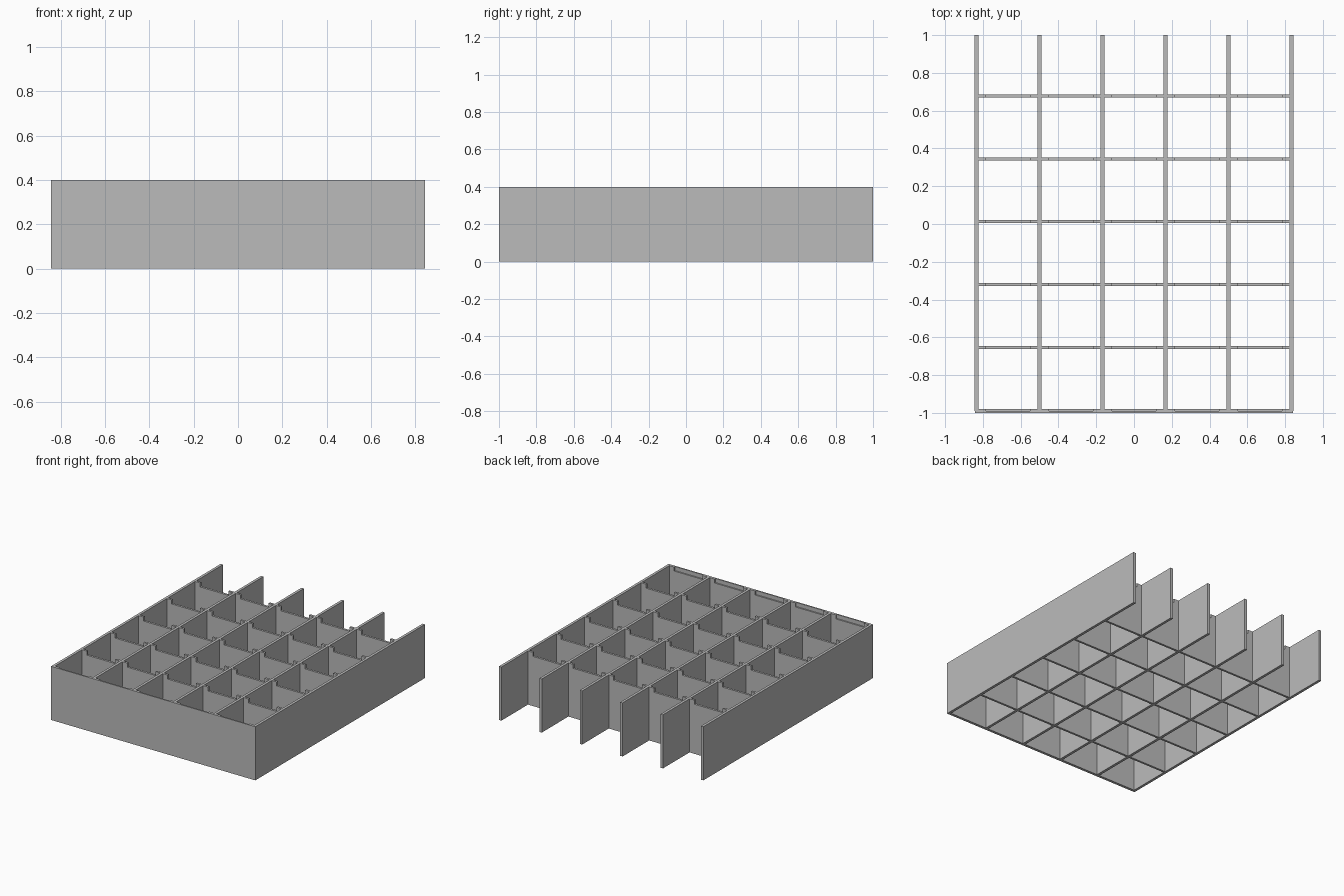
import bpy
import bmesh

cube = bpy.data.objects.get("Cube")
if cube:
    bpy.data.objects.remove(cube, do_unlink=True)

HEIGHT = 0.40
HALF_WIDTH = 0.843
WALL = 0.02            # long divider thickness
THIN = 0.016           # cross divider thickness
PITCH = 1 / 3
NOTCH = 0.03           # depth of the cut in the cross dividers
TAB = 0.04             # full-height tab left beside each long divider
COLUMNS = [(i - 2.5) * PITCH for i in range(6)]

grey = bpy.data.materials.new("plain grey")
grey.use_nodes = True
colour = (0.5, 0.5, 0.5, 1)
grey.diffuse_color = colour
grey.node_tree.nodes["Principled BSDF"].inputs["Base Color"].default_value = colour


def extrude_outline(name, outline, y0, y1):
    """Solid from an x/z outline running between two y positions."""
    bm = bmesh.new()
    face = bm.faces.new([bm.verts.new((x, y0, z)) for x, z in outline])
    grown = bmesh.ops.extrude_face_region(bm, geom=[face])
    verts = [v for v in grown["geom"] if isinstance(v, bmesh.types.BMVert)]
    bmesh.ops.translate(bm, verts=verts, vec=(0, y1 - y0, 0))
    bmesh.ops.recalc_face_normals(bm, faces=bm.faces)
    mesh = bpy.data.meshes.new(name)
    bm.to_mesh(mesh)
    bm.free()
    mesh.materials.append(grey)
    obj = bpy.data.objects.new(name, mesh)
    bpy.context.collection.objects.link(obj)


def slab(name, x0, x1, y0, y1):
    extrude_outline(name, [(x0, 0), (x1, 0), (x1, HEIGHT), (x0, HEIGHT)], y0, y1)


def notched_panel(name, left, right, y0, y1):
    """Cross divider for one cell, with a shallow cut in its top edge."""
    a, b, low = left + TAB, right - TAB, HEIGHT - NOTCH
    extrude_outline(name, [(left, 0), (right, 0), (right, HEIGHT), (b, HEIGHT),
                           (b, low), (a, low), (a, HEIGHT), (left, HEIGHT)], y0, y1)


# Front skin closing the box
slab("front_wall", -HALF_WIDTH, HALF_WIDTH, -1, -0.99)

# Long dividers, open at the back
for i, x in enumerate(COLUMNS):
    slab(f"long_divider_{i + 1}", x - WALL / 2, x + WALL / 2, -0.99, 1)

# Notched cross dividers between neighbouring long dividers
for row in range(6):
    y = -0.988 + row * PITCH
    y0 = -0.99 if row == 0 else y - THIN / 2
    for i, (a, b) in enumerate(zip(COLUMNS, COLUMNS[1:])):
        notched_panel(f"cross_divider_{row + 1}_{i + 1}",
                      a + WALL / 2, b - WALL / 2, y0, y + THIN / 2)
